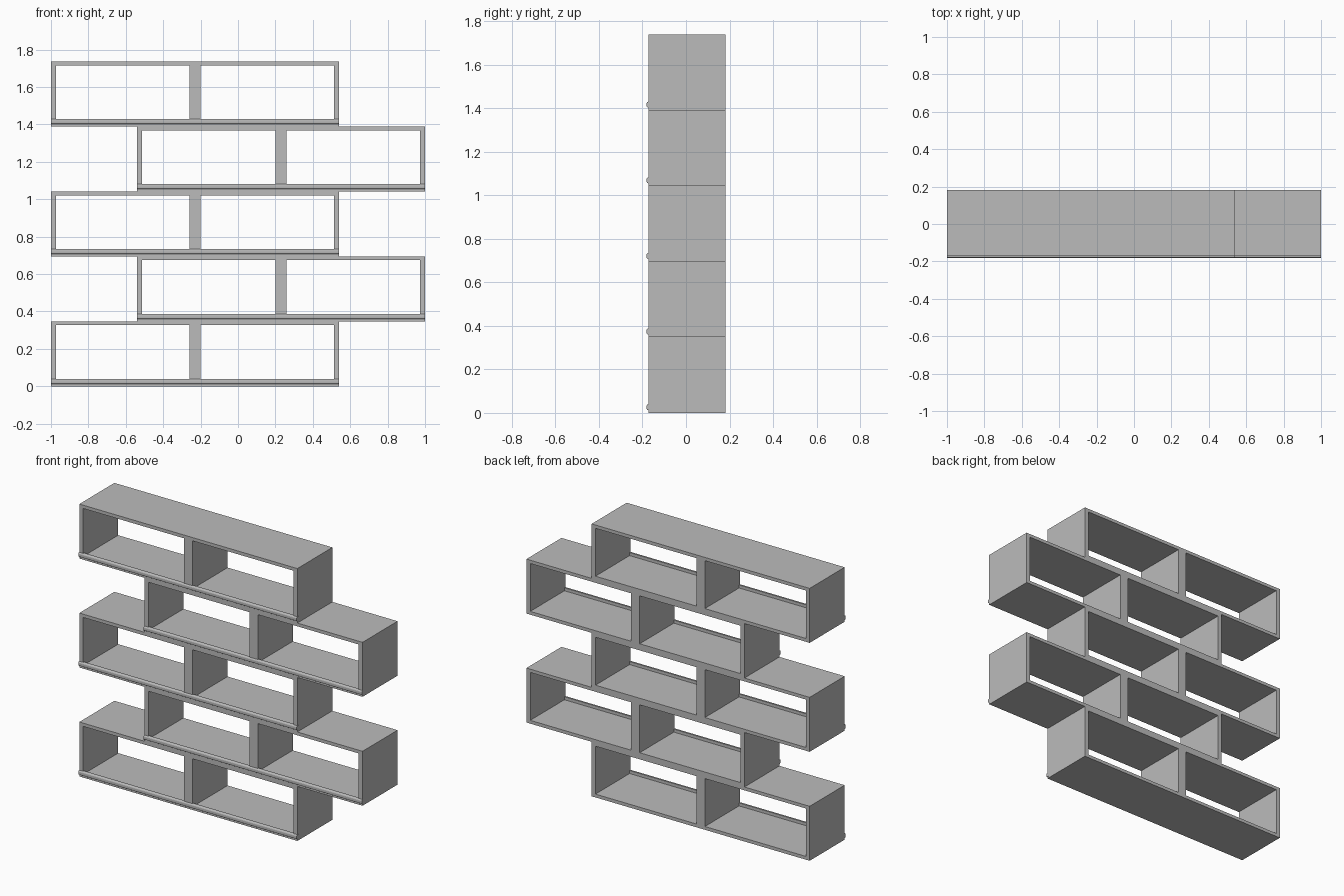
import bpy, bmesh, math

if "Cube" in bpy.data.objects:
    bpy.data.objects.remove(bpy.data.objects["Cube"])

# Overall sizes
TIER_H, WIDTH, TIERS = 0.3474, 1.538, 5
Y0, Y1 = -0.172, 0.181          # front and back of the boxes
SIDE, SHELF, DIVIDER = 0.027, 0.021, 0.06

grey = bpy.data.materials.new("grey")
grey.diffuse_color = (0.5, 0.5, 0.5, 1)
grey.use_nodes = True
grey.node_tree.nodes["Principled BSDF"].inputs["Base Color"].default_value = grey.diffuse_color


def add_object(name, bm):
    bmesh.ops.recalc_face_normals(bm, faces=bm.faces)
    mesh = bpy.data.meshes.new(name)
    bm.to_mesh(mesh)
    bm.free()
    mesh.materials.append(grey)
    obj = bpy.data.objects.new(name, mesh)
    bpy.context.collection.objects.link(obj)
    return obj


def board(name, x0, x1, z0, z1):
    """Flat board running the full depth of the shelf."""
    bm = bmesh.new()
    bmesh.ops.create_cube(bm, size=1)
    for v in bm.verts:
        v.co = (x1 if v.co.x > 0 else x0, Y1 if v.co.y > 0 else Y0,
                z1 if v.co.z > 0 else z0)
    return add_object(name, bm)


def front_lip(name, x0, x1, z):
    """Bead with a rounded front, along the bottom front edge."""
    r, yc = 0.009, -0.172
    profile = [(yc + 0.009, z + 0.012), (yc + 0.009, z + 0.040)]
    for zc, start in ((z + 0.031, 90), (z + 0.021, 180)):
        for i in range(5):
            a = math.radians(start + i * 22.5)
            profile.append((yc + r * math.cos(a), zc + r * math.sin(a)))
    bm = bmesh.new()
    face = bm.faces.new([bm.verts.new((x0, y, h)) for y, h in profile])
    ext = bmesh.ops.extrude_face_region(bm, geom=[face])
    bmesh.ops.translate(bm, vec=(x1 - x0, 0, 0),
                        verts=[g for g in ext["geom"] if isinstance(g, bmesh.types.BMVert)])
    return add_object(name, bm)


# Stacked boxes, alternately pushed to the left and to the right
for i in range(TIERS):
    z0, z1 = i * TIER_H, (i + 1) * TIER_H
    x0 = -0.999 if i % 2 == 0 else 0.999 - WIDTH
    x1 = x0 + WIDTH
    mid = (x0 + x1) / 2
    tag = f"_{i + 1}"
    board("bottom_board" + tag, x0, x1, z0, z0 + SHELF)
    board("top_board" + tag, x0, x1, z1 - SHELF, z1)
    board("left_side" + tag, x0, x0 + SIDE, z0 + SHELF, z1 - SHELF)
    board("right_side" + tag, x1 - SIDE, x1, z0 + SHELF, z1 - SHELF)
    board("divider" + tag, mid - DIVIDER / 2, mid + DIVIDER / 2, z0 + SHELF, z1 - SHELF)
    front_lip("front_lip" + tag, x0 - 0.001, x1 + 0.001, z0)
